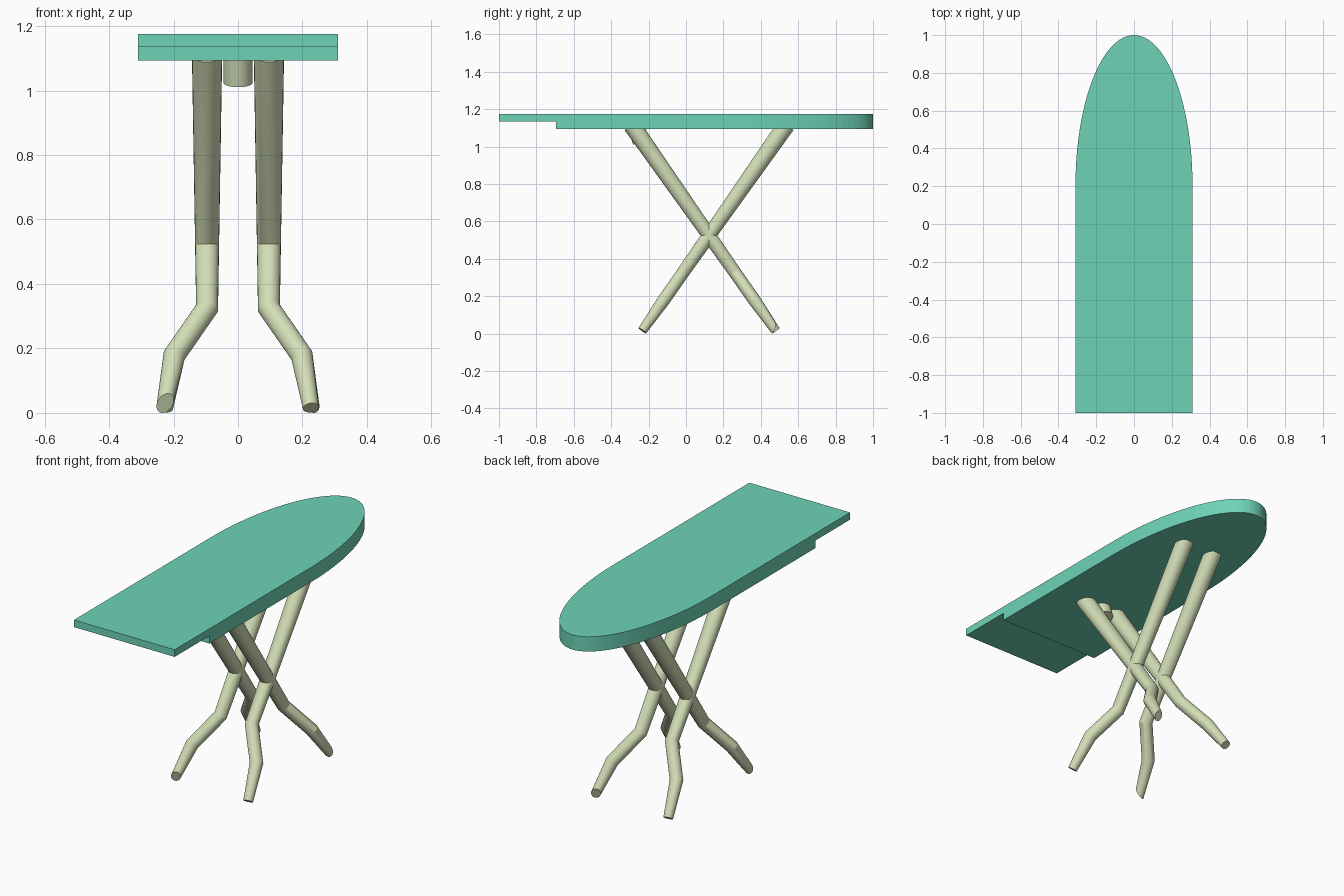
import bpy, bmesh, math
from mathutils import Vector, Matrix

if "Cube" in bpy.data.objects:
    bpy.data.objects.remove(bpy.data.objects["Cube"])


def material(name, rgb):
    m = bpy.data.materials.new(name)
    m.diffuse_color = (*rgb, 1)
    m.use_nodes = True
    m.node_tree.nodes["Principled BSDF"].inputs["Base Color"].default_value = m.diffuse_color
    return m


GREEN = material("mint green", (0.155, 0.65, 0.47))
CREAM = material("pale olive", (0.65, 0.73, 0.47))


def finish(name, bm, mat, smooth):
    bmesh.ops.recalc_face_normals(bm, faces=bm.faces)
    me = bpy.data.meshes.new(name)
    bm.to_mesh(me)
    bm.free()
    ob = bpy.data.objects.new(name, me)
    bpy.context.collection.objects.link(ob)
    me.materials.append(mat)
    if smooth:
        bpy.ops.object.select_all(action='DESELECT')
        ob.select_set(True)
        bpy.context.view_layer.objects.active = ob
        bpy.ops.object.shade_smooth_by_angle(angle=math.radians(20))
    return ob


def tube(name, points, radii, end_normal=None, sides=24, turn=None):
    """Tapered tube with mitred bends; end_normal slants the last cut."""
    bm = bmesh.new()
    pts = [Vector(p) for p in points]
    dirs = [(b - a).normalized() for a, b in zip(pts, pts[1:])]
    rings = []
    for i, (p, r) in enumerate(zip(pts, radii)):
        d = dirs[max(i - 1, 0)]
        n = (d + dirs[min(i, len(dirs) - 1)]).normalized()
        if end_normal and i == len(pts) - 1:
            n = Vector(end_normal).normalized()
        u = Vector((1, 0, 0))
        u = (u - d * u.dot(d)).normalized()
        v = d.cross(u)
        ring = []
        for k in range(sides):
            a = math.tau * k / sides
            o = (u * math.cos(a) + v * math.sin(a)) * r
            o -= d * (o.dot(n) / d.dot(n))      # slide onto the cut plane
            ring.append(bm.verts.new(p + o))
        rings.append(ring)
    for a, b in zip(rings, rings[1:]):
        for k in range(sides):
            j = (k + 1) % sides
            bm.faces.new((a[k], a[j], b[j], b[k]))
    bm.faces.new(rings[0])
    bm.faces.new(rings[-1])
    if turn:
        bmesh.ops.transform(bm, matrix=turn, verts=bm.verts)
    return finish(name, bm, CREAM, True)


# Board: straight sides with an elliptical nose, thinner step at the square end
W, STEP, NOSE = 0.31, -0.695, 0.2
Z0, ZS, Z1 = 1.093, 1.135, 1.175
bm = bmesh.new()
N = 48
arc = [(W * math.cos(math.pi * k / N), NOSE + (1 - NOSE) * math.sin(math.pi * k / N))
       for k in range(N + 1)]
top_outline = [(-W, -1), (W, -1), (W, STEP)] + arc + [(-W, STEP)]
low_outline = [(W, STEP)] + arc + [(-W, STEP)]
top = [bm.verts.new((x, y, Z1)) for x, y in top_outline]
low = [bm.verts.new((x, y, Z0)) for x, y in low_outline]
end = [bm.verts.new((x, y, ZS)) for x, y in ((-W, -1), (W, -1), (W, STEP), (-W, STEP))]
bm.faces.new(top)
bm.faces.new(low)
bm.faces.new(end)
bm.faces.new((low[-1], low[0], end[2], end[3]))          # step riser
bm.faces.new((top[0], top[1], end[1], end[0]))           # square end
bm.faces.new((top[1], top[2], end[2], end[1]))
bm.faces.new((top[-1], top[0], end[0], end[3]))
rim = top[2:]
for k in range(len(rim) - 1):
    quad = [rim[k], rim[k + 1], low[k + 1], low[k]]
    if k == 0:
        quad.append(end[2])
    if k == len(rim) - 2:
        quad.insert(2, end[3])
    bm.faces.new(quad)
finish("board", bm, GREEN, False)

# Crossed legs: each pair lies in a tilted plane, the second pair is turned half round
CY, CZ, SLOPE = 0.123, 0.525, 0.7
half_turn = (Matrix.Translation((0, CY, 0)) @ Matrix.Rotation(math.pi, 4, 'Z')
             @ Matrix.Translation((0, -CY, 0)))
for pair, turn in (("front", None), ("back", half_turn)):
    for side, s in (("left", -1), ("right", 1)):
        slanted = s < 0
        foot_z = 0.03 if slanted else 0.016
        path = [(0.096, 1.115), (0.096, 0.325), (0.198, 0.178), (0.226, foot_z)]
        pts = [(s * x, CY + (z - CZ) * SLOPE, z) for x, z in path]
        tube(f"{pair}_foot_leg_{side}", pts, (0.047, 0.034, 0.034, 0.025),
             (0.25, -0.9, -0.33) if slanted else None, turn=turn)

# Short pivot stub between the leg tops
tube("pivot_stub", [(0, -0.268, 1.112), (0, -0.24, 1.024)], (0.045, 0.045))
